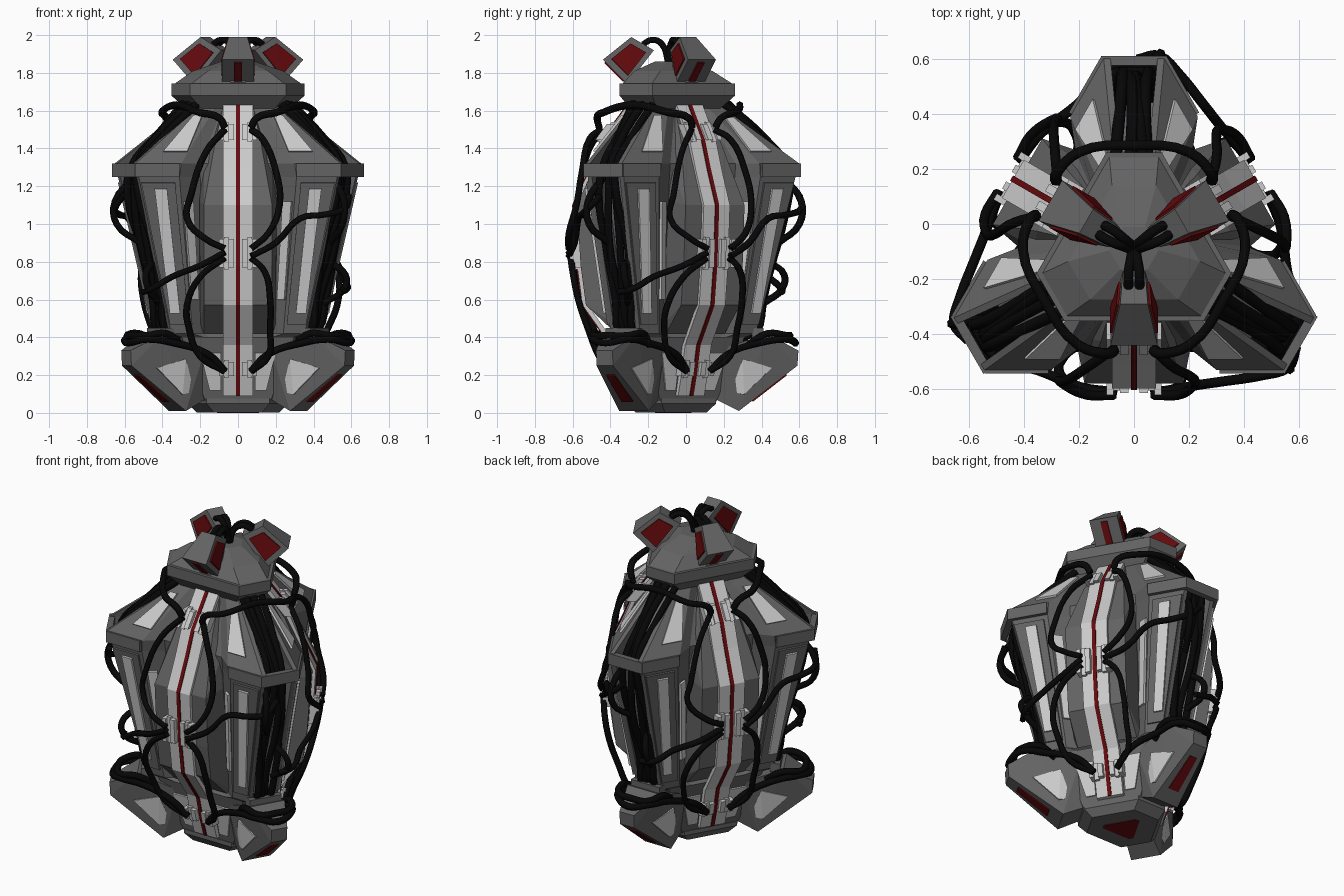
import bpy, bmesh, math
from mathutils import Vector, Matrix

if "Cube" in bpy.data.objects:
    bpy.data.objects.remove(bpy.data.objects["Cube"])

def material(name, c):
    m = bpy.data.materials.new(name)
    m.diffuse_color = (*c, 1)
    m.use_nodes = True
    m.node_tree.nodes["Principled BSDF"].inputs["Base Color"].default_value = m.diffuse_color
    return m
GREY = material("dark grey metal", (.125, .125, .125))
LIGHT = material("light grey metal", (.6, .6, .6))
RED = material("deep red", (.13, .003, .004))
BLACK = material("black cable", (.002, .002, .002))

# Points are (u, r, z): sideways, outward and up. Everything repeats three times around the axis.
AXIS_Y = -.09
C60, S60 = .5, math.sqrt(3) / 2
CORNER = math.radians(60)      # turns a wall part into a corner part

def turns(a0, n=3):
    return [Matrix.Translation((0, AXIS_Y, 0)) @ Matrix.Rotation(a0 + k * math.tau / 3, 4, 'Z') for k in range(n)]

def place(p, m, s=1):
    return m @ Vector((p[0] * s, -p[1], p[2]))

def finish(name, bm, mat):
    bmesh.ops.recalc_face_normals(bm, faces=bm.faces)
    me = bpy.data.meshes.new(name)
    bm.to_mesh(me)
    bm.free()
    me.materials.append(mat)
    ob = bpy.data.objects.new(name, me)
    bpy.context.collection.objects.link(ob)
    return ob

def hulls(name, groups, mat, a0=0, mirror=False, n=3):
    """Convex solids, repeated around the axis."""
    bm = bmesh.new()
    for m in turns(a0, n):
        for s in ((1, -1) if mirror else (1,)):
            for g in groups:
                vs = [bm.verts.new(place(p, m, s)) for p in g]
                res = bmesh.ops.convex_hull(bm, input=vs)
                junk = [v for v in res['geom_interior'] + res['geom_unused'] if isinstance(v, bmesh.types.BMVert)]
                bmesh.ops.delete(bm, geom=list(set(junk)), context='VERTS')
    bmesh.ops.dissolve_limit(bm, angle_limit=.02, verts=bm.verts, edges=bm.edges)
    return finish(name, bm, mat)

def plate(pts, t, ref=(0, 0, 1)):
    """Thin solid standing t proud of a flat outline."""
    v = [Vector(p) for p in pts]
    n = (v[1] - v[0]).cross(v[2] - v[0]).normalized()
    mid = sum(v, Vector()) / len(v)
    if n.dot(mid - Vector(ref)) < 0:
        n = -n
    return [p - n * .004 for p in v] + [p + n * t for p in v]

def box(u0, u1, r0, r1, z0, z1):
    return [(u, r, z) for u in (u0, u1) for r in (r0, r1) for z in (z0, z1)]

def cables(name, paths, rad, a0=0, mirror=False):
    cu = bpy.data.curves.new(name, 'CURVE')
    cu.dimensions = '3D'
    cu.bevel_depth, cu.bevel_resolution, cu.resolution_u = rad, 1, 4
    cu.use_fill_caps = True
    for m in turns(a0):
        for s in ((1, -1) if mirror else (1,)):
            for path in paths:
                sp = cu.splines.new('BEZIER')
                sp.bezier_points.add(len(path) - 1)
                for b, p in zip(sp.bezier_points, path):
                    b.co = place(p, m, s)
                    b.handle_left_type = b.handle_right_type = 'AUTO'
    cu.materials.append(BLACK)
    bpy.context.collection.objects.link(bpy.data.objects.new(name, cu))

# Main body: z, corner radius, corner half width, slot depth, wall break u, inner u, wall recess
SEC = [(.06, .25, .09, .02, .10, .08, 0), (.40, .40, .10, .02, .18, .15, 0),
       (.42, .46, .09, .12, .24, .18, .04), (1.25, .67, .11, .16, .31, .20, .08),
       (1.32, .69, .11, .16, .30, .20, .08), (1.62, .28, .07, .10, .12, .08, 0)]

def section(z):
    for a, b in zip(SEC, SEC[1:]):
        if z <= b[0]:
            f = (z - a[0]) / (b[0] - a[0])
            return [x + (y - x) * f for x, y in zip(a, b)]

def wall(t, z):
    """Point on the outer wall: t = -1 inner, 0 break, 1 corner."""
    _, R, w, d, b, i, dd = section(z)
    r = C60 * R + S60 * w
    if t < 0:
        return (b + (b - i) * t, r + dd * t, z)
    return (b + (S60 * R - C60 * w - b) * t, r, z)

bm = bmesh.new()
rings = []
for z, R, w, d, b, i, dd in SEC:
    r = C60 * R + S60 * w
    ring, s = [], w - .025
    for mw, mc in zip(turns(0), turns(CORNER)):
        for u, q in ((-b, r), (-i, r - dd), (i, r - dd), (b, r)):
            ring.append(bm.verts.new(place((u, q, z), mw)))
        for u, q in ((-w, R), (-s, R), (-s, R - d), (s, R - d), (s, R), (w, R)):
            ring.append(bm.verts.new(place((u, q, z), mc)))
    rings.append(ring)
for a, b in zip(rings, rings[1:]):
    for k in range(len(a)):
        j = (k + 1) % len(a)
        bm.faces.new((a[k], a[j], b[j], b[k]))
bm.faces.new(rings[0])
bm.faces.new(rings[-1])
finish("main_body", bm, GREY)

# Wall panels, raised light strips and roof panels
def quad(t0, t1, z0, t2, t3, z1):
    return [wall(t0, z0), wall(t1, z0), wall(t3, z1), wall(t2, z1)]
hulls("wall_panels", [plate(quad(.12, .97, .47, .12, .97, 1.22), .012)], GREY, mirror=True)
hulls("wall_strips", [plate(quad(.45, .88, .53, .34, .66, 1.19), .025),
                      plate(quad(-.6, -.05, .6, -.55, -.1, 1.12), .014)], LIGHT, mirror=True)
hulls("roof_panels", [plate(quad(.02, .62, 1.38, .35, .75, 1.57), .012)], LIGHT, mirror=True)
hulls("lower_panels", [plate([(.09, .218, .12), (.15, .218, .12), (.2, .266, .32), (.09, .266, .32)], .01)],
      LIGHT, mirror=True)
hulls("shoulder_ledge", [box(.31, .54, .41, .452, 1.25, 1.32)], GREY, mirror=True)

# Corner frame bars
hulls("corner_bars", [box(-.12, .12, .665, .70, 1.25, 1.32), box(-.10, .10, .44, .50, .40, .45)], GREY, CORNER)

# Bulge in the middle of each wall
half = [(.18, .28, .42), (.18, .44, .57), (.18, .468, .78), (.18, .488, 1.1), (.12, .335, 1.44), (.08, .2, 1.62),
        (.20, .26, .45), (.20, .32, .62), (.205, .36, 1.12), (.18, .32, 1.32)]
hulls("wall_bulge", [half + [(-u, r, z) for u, r, z in half]], GREY)

# Spine strip with red line, and the clips along it
SP = [(.235, .09), (.27, .2), (.31, .36), (.458, .57), (.487, .78), (.507, 1.1), (.42, 1.29), (.36, 1.44), (.22, 1.63)]
def spine_r(z):
    for (r0, z0), (r1, z1) in zip(SP, SP[1:]):
        if z0 <= z <= z1:
            return r0 + (r1 - r0) * (z - z0) / (z1 - z0)
def strip(w, lo, hi):
    return [[(s * w, r + o, z) for r, z in pair for s in (-1, 1) for o in (lo, hi)] for pair in zip(SP, SP[1:])]
hulls("spine", strip(.08, -.03, 0), LIGHT)
hulls("spine_red_line", strip(.011, -.003, .006), RED)
def ear(u0, u1, z0, z1, h):
    return [(u, spine_r(z) + o, z) for u in (u0, u1) for z in (z0, z1) for o in (-.03, h)]
clips = []
for z0, z1 in ((1.445, 1.53), (.77, .92), (.195, .27)):
    clips += [ear(.02, .05, z0, z1, .028), ear(.05, .075, z0 - .01, z1 + .01, .018), ear(.075, .1, z0, z1, .035)]
hulls("spine_clips", clips, LIGHT, mirror=True)

# Base plate and cap, with three-cornered outlines
def tri(R, w, z):
    out = []
    for k in range(3):
        a = CORNER + k * math.tau / 3
        for s in (-w, w):
            out.append((s * math.cos(a) + R * math.sin(a), R * math.cos(a) - s * math.sin(a), z))
    return out
hulls("base_plate", [tri(.20, .09, .003) + tri(.25, .10, .05) + tri(.25, .10, .075)], GREY, n=1)
hulls("base_red_panel", [tri(.12, .015, 0) + tri(.12, .015, .005)], RED, n=1)
hulls("cap", [tri(.27, .08, 1.61) + tri(.35, .10, 1.68) + tri(.35, .10, 1.745),
              tri(.34, .09, 1.74) + tri(.23, .08, 1.81) + tri(.08, .04, 1.86)], GREY, n=1)

# Foot pods under the corners
pod = [(.08, .25, .07), (.09, .37, .01), (.05, .68, .25), (.05, .685, .33), (.11, .52, .42), (.14, .28, .34)]
hulls("foot_pods", [pod + [(-u, r, z) for u, r, z in pod]], GREY, CORNER)
def inside(pts, f):
    mid = sum((Vector(p) for p in pts), Vector()) / len(pts)
    return [mid.lerp(Vector(p), f) for p in pts]
hulls("foot_side_panels", [plate(inside([(.088, .29, .08), (.09, .39, .06), (.068, .60, .26), (.125, .38, .33)], .7),
                                 .012, (0, .45, .2))], LIGHT, CORNER, True)
hulls("foot_red_panels", [plate([(-.035, .44, .0635), (.035, .44, .0635), (.025, .62, .203), (-.025, .62, .203)],
                                .006)], RED, CORNER)

# Lamp heads on the cap
A, B, C, D = (.085, .35, 1.87), (.05, .20, 1.99), (.04, .08, 1.92), (.085, .22, 1.74)
hulls("lamp_heads", [[(s * u, r, z) for u, r, z in (A, B, C, D) for s in (-1, 1)],
                     box(-.04, .04, .08, .24, 1.74, 1.82)], GREY)
hulls("lamp_side_glass", [plate(inside([A, B, C, D], .68), .009, (0, .22, 1.87))], RED, mirror=True)
hulls("lamp_slots", [plate([(-.02, .24, 1.76), (.02, .24, 1.76), (.02, .337, 1.857), (-.02, .337, 1.857)],
                           .008, (0, .2, 1.87))], RED)
cables("lamp_cables", [[(u, .14, 1.95), (u, .09, 1.975), (u * .6, .04, 1.955), (u * .2, 0, 1.84)]
                       for u in (-.02, .02)], .018)

# Cables beside each spine
cables("spine_cables", [
    [(.07, .36, 1.5), (.13, .42, 1.45), (.20, .46, 1.28), (.22, .49, 1.1), (.16, .53, .95), (.07, .53, .87)],
    [(-.07, .36, 1.5), (-.17, .43, 1.38), (-.25, .48, 1.15), (-.27, .48, 1.03), (-.17, .53, .92), (-.07, .53, .87)],
    [(.07, .52, .82), (.14, .51, .75), (.17, .48, .6), (.17, .43, .45), (.16, .37, .3), (.07, .31, .22)],
    [(-.07, .52, .82), (-.2, .5, .72), (-.27, .45, .57), (-.26, .40, .45), (-.2, .35, .3), (-.07, .31, .22)],
    [(-.07, .53, .85), (-.2, .5, .78), (-.35, .44, .72), (-.45, .41, .66), (-.5, .33, .64)],
    [(.07, .53, .83), (.2, .5, .9), (.33, .48, 1.03), (.46, .46, 1.05), (.56, .43, 1.08), (.59, .36, 1.15)]], .018)

# Cables looping round the corners, above the feet and below the cap
def loop(p):
    return p + [(-u, r, z) for u, r, z in p[-2::-1]]
cables("corner_loops", [
    loop([(-.285, .245, 1.51), (-.28, .275, 1.56), (-.2, .35, 1.59), (0, .375, 1.63)]),
    loop([(-.233, .215, .22), (-.22, .31, .31), (-.15, .48, .37), (-.11, .62, .39), (0, .67, .37)]),
    loop([(-.12, .42, .36), (-.14, .52, .42), (-.10, .62, .41), (0, .64, .41)])], .02, CORNER)

# Cable bundle running up each corner slot
prof = ((.36, .40), (.45, .43), (.49, .6), (.57, .9), (.625, 1.15), (.62, 1.3), (.49, 1.46), (.32, 1.62), (.25, 1.68))
cables("corner_bundle", [[(u + .015 * math.sin(7 * z + 40 * u), r + .012 * math.sin(9 * z + 50 * u), z)
                          for r, z in prof] for u in (-.055, -.02, .02, .055)], .022, CORNER)
cables("loose_cables", [[(-.05, .6, 1.25), (-.09, .70, 1.12), (-.09, .69, 1.0), (-.03, .58, .9)],
                        [(.04, .5, .58), (.09, .60, .66), (.08, .61, .73), (.03, .53, .8)]], .019, CORNER)
